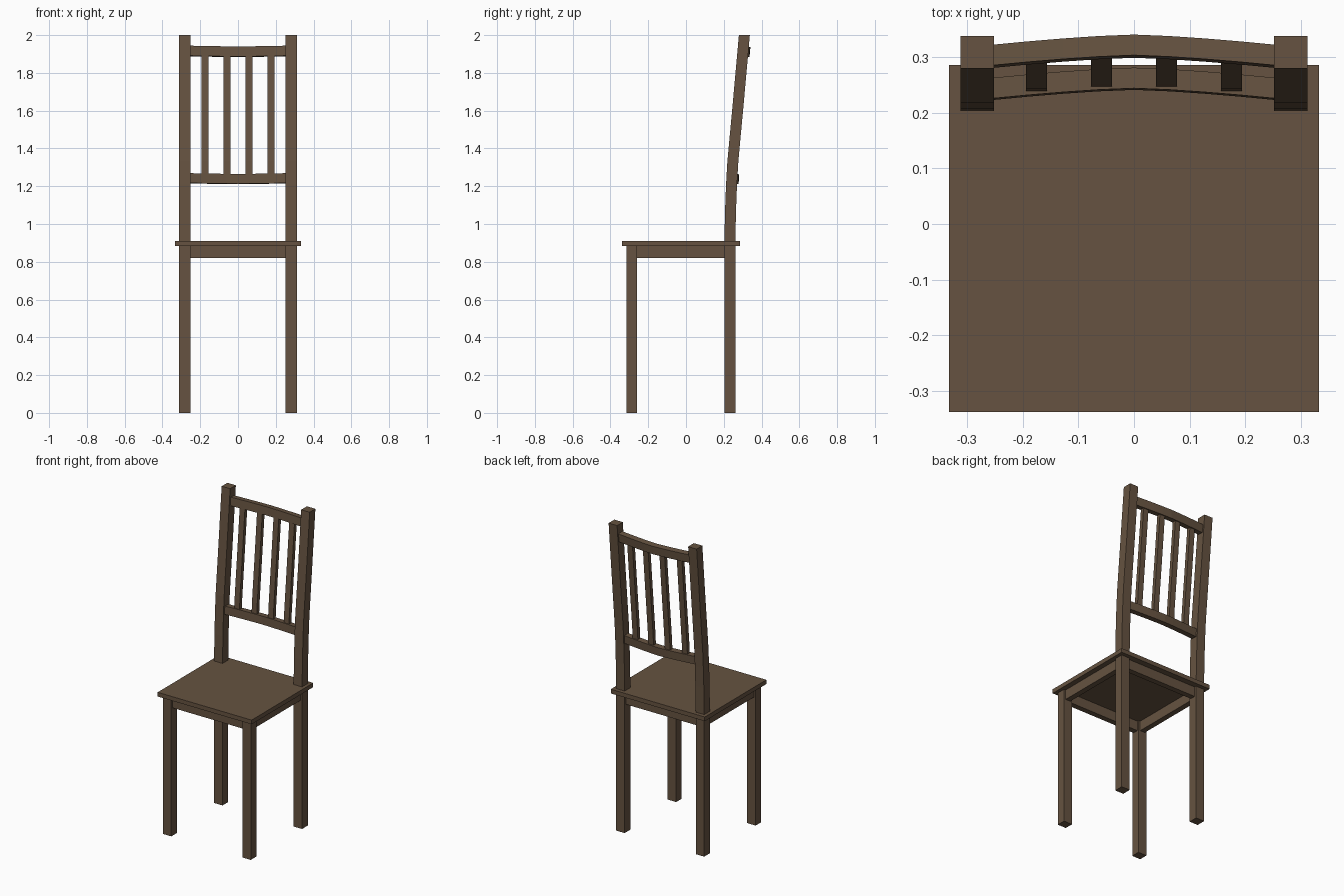
import bpy, bmesh
from mathutils import Vector

if "Cube" in bpy.data.objects:
    bpy.data.objects.remove(bpy.data.objects["Cube"])

wood = bpy.data.materials.new("dark brown wood")
wood.diffuse_color = (0.132, 0.086, 0.052, 1)
wood.use_nodes = True
wood.node_tree.nodes["Principled BSDF"].inputs["Base Color"].default_value = wood.diffuse_color


def loft(name, rings):
    """Solid from a run of matching four-point sections."""
    bm = bmesh.new()
    vs = [[bm.verts.new(p) for p in r] for r in rings]
    for a, b in zip(vs, vs[1:]):
        for i in range(4):
            j = (i + 1) % 4
            bm.faces.new((a[i], a[j], b[j], b[i]))
    bm.faces.new(vs[0])
    bm.faces.new(vs[-1])
    bmesh.ops.recalc_face_normals(bm, faces=bm.faces)
    me = bpy.data.meshes.new(name)
    bm.to_mesh(me)
    bm.free()
    me.materials.append(wood)
    ob = bpy.data.objects.new(name, me)
    bpy.context.collection.objects.link(ob)
    return ob


def section(x0, x1, y0, y1, z):
    return [(x0, y0, z), (x1, y0, z), (x1, y1, z), (x0, y1, z)]


def box(name, x0, x1, y0, y1, z0, z1):
    return loft(name, [section(x0, x1, y0, y1, z) for z in (z0, z1)])


# Front line of the back posts: (z, y)
LINE = [(0, .203), (.91, .203), (1.08, .207), (1.21, .212), (1.33, .219),
        (1.44, .229), (1.6, .244), (2, .280)]
DEPTH = .058


def post_y(z):
    for (za, ya), (zb, yb) in zip(LINE, LINE[1:]):
        if z <= zb:
            return ya + (yb - ya) * (z - za) / (zb - za)
    return LINE[-1][1]


# Seat
box("seat", -.333, .333, -.338, .286, .883, .910)

# Legs and back posts
for side, s in (("left", -1), ("right", 1)):
    x0, x1 = sorted((s * .252, s * .312))
    box("front_leg_" + side, x0, x1, -.316, -.260, 0, .884)
    loft("back_post_" + side,
         [section(x0, x1, y, y + DEPTH, z) for z, y in LINE])
    # Side apron
    a0, a1 = sorted((s * .265, s * .300))
    box("side_apron_" + side, a0, a1, -.262, .205, .82, .884)

# Front and back aprons
box("front_apron", -.255, .255, -.305, -.270, .82, .884)
box("back_apron", -.255, .255, .213, .248, .82, .884)


def bow(x):
    return .018 * (1 - (abs(x) / .252) ** 1.4)


# Bowed back rails, tilted with the posts
def rail(name, z0, z1):
    slope = (post_y(z1) - post_y(z0)) / (z1 - z0)
    rings = []
    for i in range(-4, 5):
        x = i * .064
        b, dip = bow(x), -.22 * bow(x)
        f0, f1 = post_y(z0) + .011 + b, post_y(z1) + .011 + b
        t = .037
        rings.append([(x, f0, z0 + dip), (x, f1, z1 + dip),
                      (x, f1 + t, z1 + dip - slope * t),
                      (x, f0 + t, z0 + dip - slope * t)])
    return loft(name, rings)


rail("lower_rail", 1.217, 1.269)
rail("top_rail", 1.891, 1.944)

# Upright slats following the post curve and the rail bow
for n, x in enumerate((-.1755, -.0585, .0585, .1755)):
    rings = []
    for z in (1.25, 1.33, 1.44, 1.6, 1.91):
        y = post_y(z) + .017 + bow(x)
        rings.append(section(x - .0185, x + .0185, y, y + .024, z))
    loft("back_slat_%d" % (n + 1), rings)
